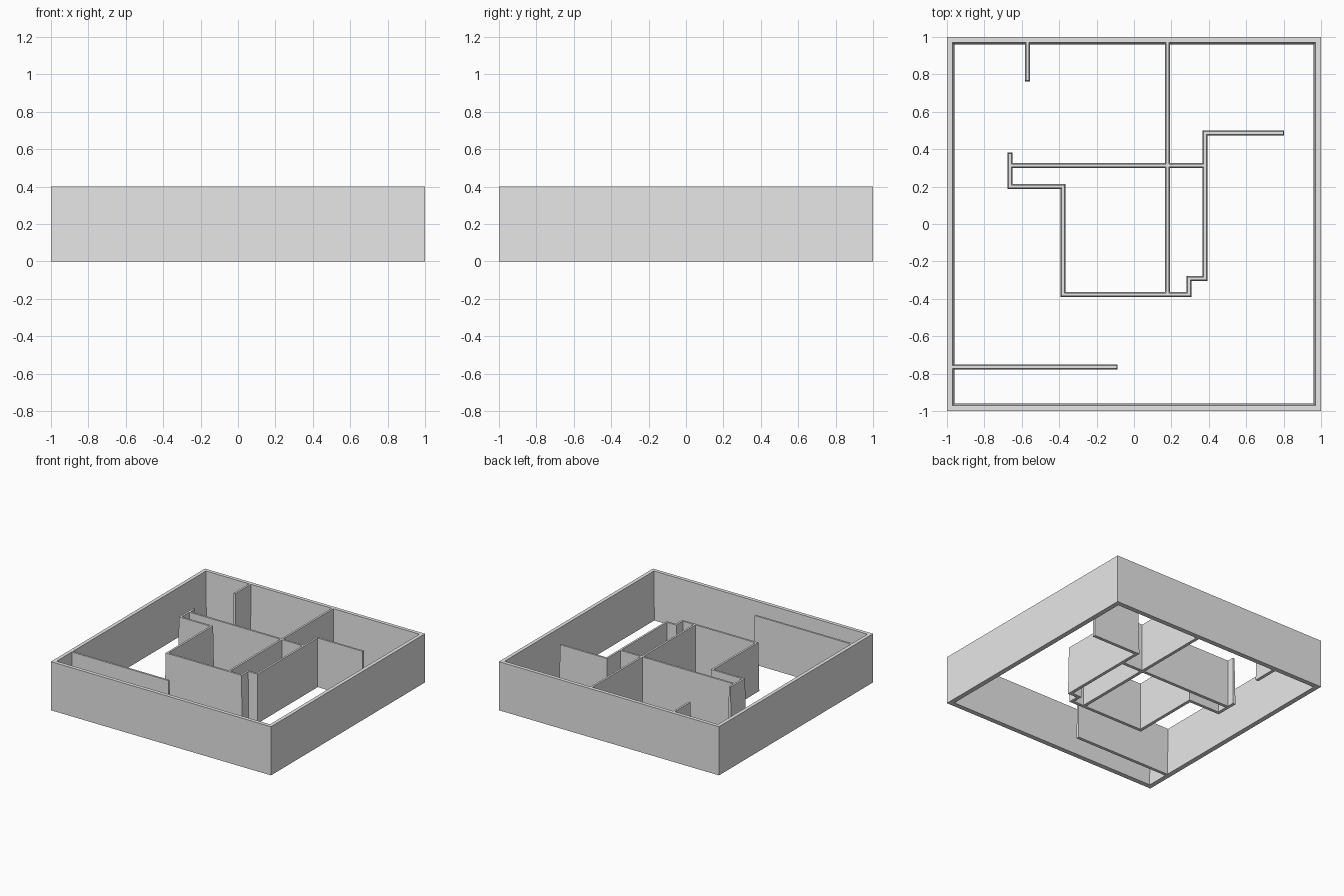
import bpy
import bmesh
from mathutils import Vector

HEIGHT = 0.4

cube = bpy.data.objects.get("Cube")
if cube:
    bpy.data.objects.remove(cube, do_unlink=True)

# Single plaster colour
plaster = bpy.data.materials.new("light_grey_plaster")
plaster.use_nodes = True
plaster.diffuse_color = (0.8, 0.8, 0.8, 1)
plaster.node_tree.nodes["Principled BSDF"].inputs["Base Color"].default_value = (0.8, 0.8, 0.8, 1)


def add_object(name, bm):
    bmesh.ops.recalc_face_normals(bm, faces=bm.faces[:])
    mesh = bpy.data.meshes.new(name)
    bm.to_mesh(mesh)
    bm.free()
    mesh.materials.append(plaster)
    obj = bpy.data.objects.new(name, mesh)
    bpy.context.collection.objects.link(obj)
    return obj


def skin(bm, rings, closed):
    """Join four-cornered cross-sections into a solid."""
    rings = [[bm.verts.new(co) for co in ring] for ring in rings]
    pairs = list(zip(rings, rings[1:]))
    if closed:
        pairs.append((rings[-1], rings[0]))
    else:
        bm.faces.new(rings[0])
        bm.faces.new(rings[-1])
    for a, b in pairs:
        for i in range(4):
            j = (i + 1) % 4
            bm.faces.new((a[i], a[j], b[j], b[i]))


def partition(name, points, foot=0.013, top=0.008):
    """Mitred wall along a path, slightly thinner at the top."""
    pts = [Vector(p) for p in points]
    dirs = [(b - a).normalized() for a, b in zip(pts, pts[1:])]
    rings = []
    for i, p in enumerate(pts):
        before, after = dirs[max(i - 1, 0)], dirs[min(i, len(dirs) - 1)]
        side = Vector((-before.y, before.x))
        if before != after:
            side += Vector((-after.y, after.x))
        # Free ends lean inwards like the sides
        lean = Vector((0, 0))
        if i == 0:
            lean = after
        elif i == len(pts) - 1:
            lean = -before
        low, high = p - lean * foot, p - lean * top
        rings.append([(*(low + side * foot), 0), (*(low - side * foot), 0),
                      (*(high - side * top), HEIGHT), (*(high + side * top), HEIGHT)])
    bm = bmesh.new()
    skin(bm, rings, False)
    return add_object(name, bm)


# Outer enclosure: upright outside, sloped inside
bm = bmesh.new()
rings = []
for sx, sy in ((-1, -1), (1, -1), (1, 1), (-1, 1)):
    rings.append([(sx * r, sy * r, z) for r, z in
                  ((1, 0), (1, HEIGHT), (0.97, HEIGHT), (0.96, 0))])
skin(bm, rings, True)
add_object("outer_walls", bm)

# Inner partitions
partition("back_stub_wall", [(-0.57, 0.975), (-0.57, 0.775)])
partition("long_dividing_wall", [(0.18, 0.975), (0.18, -0.377)])
partition("cross_wall", [(-0.663, 0.312), (0.38, 0.312)])
partition("front_corridor_wall", [(-0.975, -0.765), (-0.1, -0.765)])
partition("core_wall", [
    (0.79, 0.487), (0.38, 0.487), (0.38, -0.292), (0.295, -0.292),
    (0.295, -0.377), (-0.38, -0.377), (-0.38, 0.2), (-0.663, 0.2), (-0.663, 0.37)])
